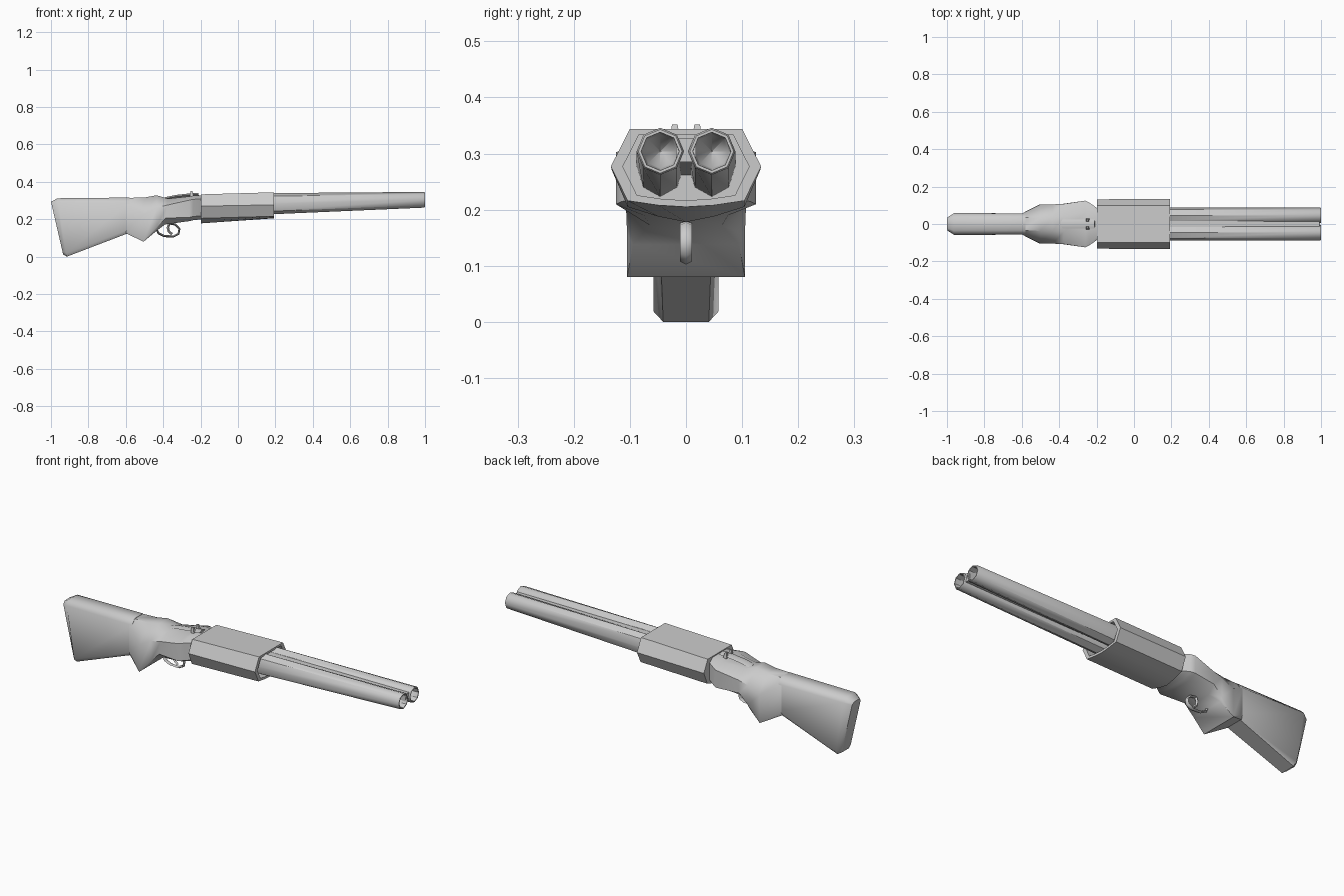
import bpy, bmesh, math

if "Cube" in bpy.data.objects:
    bpy.data.objects.remove(bpy.data.objects["Cube"])


def finish(name, bm, angle=40):
    bmesh.ops.recalc_face_normals(bm, faces=bm.faces)
    me = bpy.data.meshes.new(name)
    bm.to_mesh(me)
    bm.free()
    ob = bpy.data.objects.new(name, me)
    bpy.context.collection.objects.link(ob)
    bpy.ops.object.select_all(action='DESELECT')
    ob.select_set(True)
    bpy.context.view_layer.objects.active = ob
    bpy.ops.object.shade_smooth_by_angle(angle=math.radians(angle))
    return ob


def loft(name, rings, closed=False, angle=40):
    """Skin a list of equal-sized rings; cap the ends or join them."""
    bm = bmesh.new()
    vr = [[bm.verts.new(p) for p in r] for r in rings]
    n = len(vr[0])
    pairs = list(zip(vr, vr[1:])) + ([(vr[-1], vr[0])] if closed else [])
    for a, b in pairs:
        for i in range(n):
            j = (i + 1) % n
            bm.faces.new((a[i], a[j], b[j], b[i]))
    if not closed:
        bm.faces.new(vr[0])
        bm.faces.new(vr[-1])
    return finish(name, bm, angle)


def mirror_section(half):
    """Half outline (y >= 0) from top to bottom -> full ring."""
    return half + [(-y, z) for y, z in reversed(half) if y > 1e-6]


def body_ring(xt, xb, zt, zb, w, top, bot, hi, lo):
    h = zt - zb
    half = [(w * top, zt), (w, zb + h * hi), (w, zb + h * lo), (w * bot, zb)]
    return [(xb + (xt - xb) * (z - zb) / h, y, z) for y, z in mirror_section(half)]


def strip(name, path, w, t, closed=False):
    """Thin bar of width w (in y) and thickness t along an x-z path."""
    rings, n = [], len(path)
    for i, (x, z) in enumerate(path):
        a = path[(i - 1) % n] if closed or i > 0 else path[i]
        b = path[(i + 1) % n] if closed or i < n - 1 else path[i]
        dx, dz = b[0] - a[0], b[1] - a[1]
        l = math.hypot(dx, dz)
        nx, nz = -dz / l * t / 2, dx / l * t / 2
        rings.append([(x + nx, 0, z + nz), (x, w / 2, z),
                      (x - nx, 0, z - nz), (x, -w / 2, z)])
    return loft(name, rings, closed, 60)


# shoulder stock, slanted butt plate
loft("stock", [body_ring(*s) for s in [
    (-1.0, -.935, .293, .012, .036, .6, .7, .95, .06),
    (-.965, -.915, .312, 0, .058, .6, .7, .93, .06),
    (-.58, -.58, .316, .128, .057, .6, .8, .85, .1),
]], angle=50)

# pistol grip and receiver, one flowing body
loft("grip_and_receiver", [body_ring(*s) for s in [
    (-.60, -.60, .314, .125, .056, .6, .85, .85, .1),
    (-.50, -.505, .316, .08, .105, .35, 1.0, .62, .02),
    (-.435, -.435, .328, .138, .105, .35, .9, .65, .1),
    (-.375, -.39, .31, .172, .107, .4, .6, .75, .25),
    (-.26, -.26, .322, .19, .125, .5, .6, .85, .15),
    (-.24, -.24, .326, .195, .115, .6, .6, .85, .15),
    (-.19, -.19, .328, .20, .08, .7, .6, .85, .15),
]], angle=50)

# fore-end sleeve with a recessed front
rear = mirror_section([(.1, .333), (.132, .27), (.104, .205), (.05, .188), (0, .178)])
front = mirror_section([(.1, .344), (.134, .277), (.104, .216), (.05, .208), (0, .205)])
inner = [(y * .84, .277 + (z - .277) * .84) for y, z in front]
loft("fore_end", [
    [(-.197, y, z) for y, z in rear],
    [(.193, y, z) for y, z in front],
    [(.193, y, z) for y, z in inner],
    [(.11, y, z) for y, z in inner],
], angle=35)


# twin barrels, deeper at the breech, with conical bores
def oval(x, cy, cz, ry, rz):
    return [(x, cy + ry * math.sin(i * math.pi / 4), cz + rz * math.cos(i * math.pi / 4))
            for i in range(8)]


for side, s in (("left", 1), ("right", -1)):
    loft("barrel_" + side, [
        oval(.1, s * .046, .281, .043, .058),
        oval(.995, s * .046, .304, .042, .042),
        oval(1.0, s * .046, .304, .039, .039),
        oval(1.0, s * .046, .304, .034, .034),
        oval(.9, s * .046, .304, .03, .03),
        oval(.86, s * .046, .304, .001, .001),
    ])

# web joining the barrels
loft("barrel_rib", [[(x, y, z) for y, z in ((.018, t), (.018, b), (-.018, b), (-.018, t))]
                    for x, t, b in ((.1, .322, .262), (.992, .327, .285))])

# trigger guard and trigger
strip("trigger_guard", [(-.445, .165), (-.425, .125), (-.395, .11), (-.345, .108),
                        (-.318, .122), (-.313, .148), (-.335, .172), (-.38, .18)],
      .022, .012, True)
strip("trigger", [(-.365, .185), (-.375, .155), (-.37, .135), (-.352, .12)], .016, .014)

# opening lever on the tang, with two small spurs
strip("tang_lever", [(-.39, .31), (-.33, .322), (-.26, .33), (-.21, .333)], .05, .016)
for side, s in (("left", 1), ("right", -1)):
    loft("spur_" + side, [[(x + dx, s * .02 + dy, z) for dx, dy in
                           ((-r, -r), (r, -r), (r, r), (-r, r))]
                          for x, z, r in ((-.245, .315, .011), (-.25, .352, .005))])
